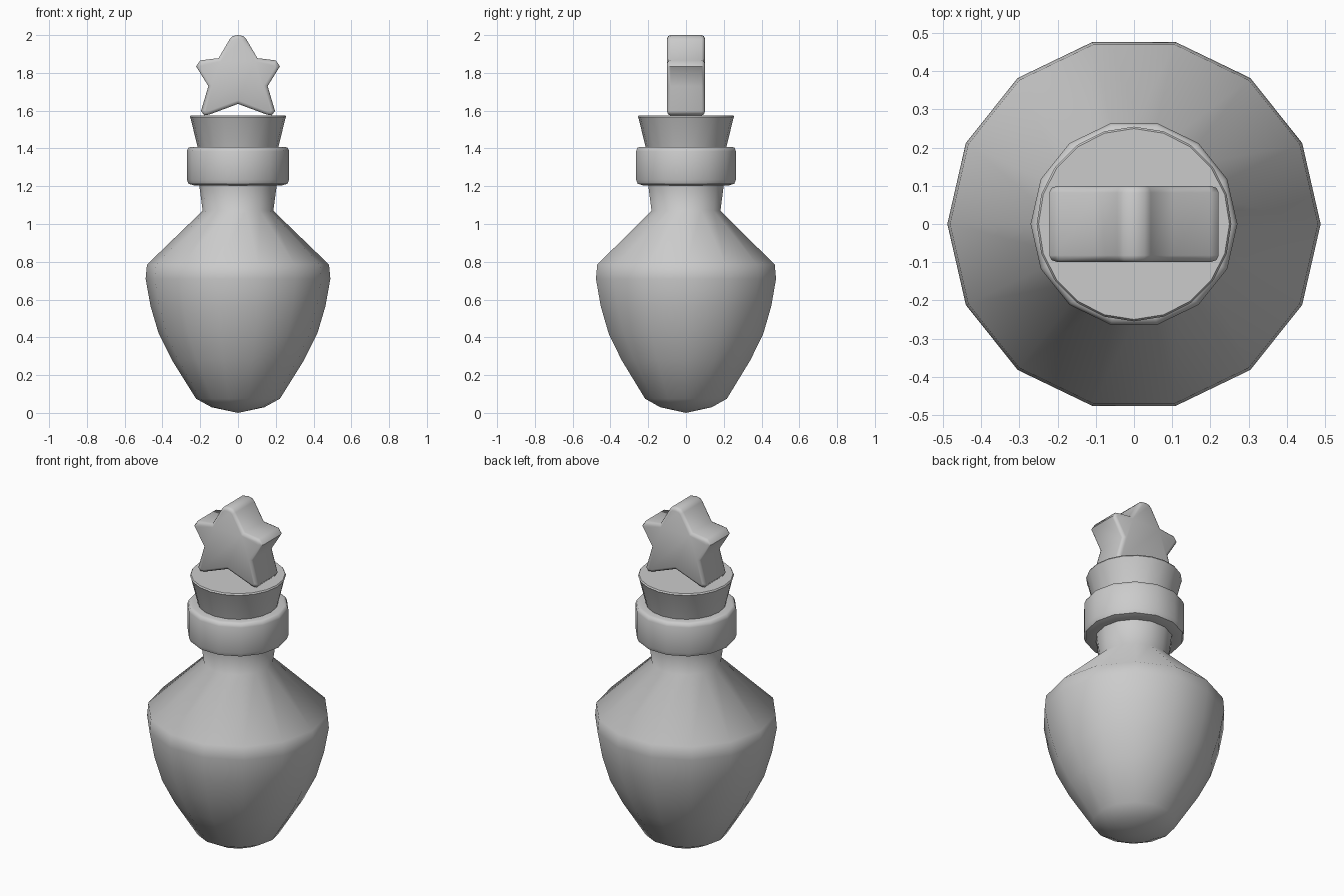
import bpy, bmesh, math

if "Cube" in bpy.data.objects:
    bpy.data.objects.remove(bpy.data.objects["Cube"])


def finish(name, bm, angle):
    bmesh.ops.recalc_face_normals(bm, faces=bm.faces)
    mesh = bpy.data.meshes.new(name)
    bm.to_mesh(mesh)
    bm.free()
    ob = bpy.data.objects.new(name, mesh)
    bpy.context.collection.objects.link(ob)
    bpy.ops.object.select_all(action='DESELECT')
    ob.select_set(True)
    bpy.context.view_layer.objects.active = ob
    bpy.ops.object.shade_smooth_by_angle(angle=math.radians(angle))
    return ob


def lathe(name, profile, sides, angle):
    """Revolve (radius, z) points around z; radius 0 makes a pole."""
    bm = bmesh.new()
    rings = []
    for r, z in profile:
        n = 1 if r == 0 else sides
        rings.append([bm.verts.new((r * math.cos(2 * math.pi * i / sides),
                                    r * math.sin(2 * math.pi * i / sides), z))
                      for i in range(n)])
    for a, b in zip(rings, rings[1:]):
        for i in range(sides):
            j = (i + 1) % sides
            quad = [a[i % len(a)], a[j % len(a)], b[j % len(b)], b[i % len(b)]]
            bm.faces.new(list(dict.fromkeys(quad)))
    return finish(name, bm, angle)


# Bottle body and neck
lathe("bottle_body", [(0, 0.0), (0.14, 0.03), (0.222, 0.075), (0.35, 0.28),
                      (0.42, 0.42), (0.463, 0.565), (0.489, 0.71), (0.482, 0.785),
                      (0.187, 1.07), (0.207, 1.22)], 14, 60)

# Thick lip around the neck
lathe("bottle_lip", [(0.19, 1.205), (0.235, 1.205), (0.262, 1.213), (0.271, 1.235),
                     (0.271, 1.385), (0.264, 1.403), (0.25, 1.408), (0.205, 1.408),
                     (0.195, 1.36)], 14, 50)

# Tapered cork
lathe("cork", [(0, 1.3), (0.188, 1.3), (0.251, 1.56), (0.255, 1.567),
               (0.25, 1.575), (0, 1.575)], 20, 50)

# Star stopper: half outline mirrored, extruded in y, rims rounded
half = [(0.028, 1.995), (0.044, 1.978), (0.103, 1.878), (0.2, 1.866), (0.222, 1.835),
        (0.157, 1.73), (0.196, 1.598), (0.178, 1.575), (0.15, 1.58)]
outline = [(0, 2.0)] + half + [(0, 1.636)] + [(-x, z) for x, z in reversed(half)]
bm = bmesh.new()
face = bm.faces.new([bm.verts.new((x, -0.1, z)) for x, z in outline])
ext = bmesh.ops.extrude_face_region(bm, geom=[face], use_keep_orig=True)
bmesh.ops.translate(bm, vec=(0, 0.2, 0),
                    verts=[v for v in ext["geom"] if isinstance(v, bmesh.types.BMVert)])
rims = [e for e in bm.edges if abs(e.verts[0].co.y - e.verts[1].co.y) < 1e-5]
bmesh.ops.bevel(bm, geom=rims, offset=0.018, segments=2, profile=0.5,
                affect='EDGES', clamp_overlap=True)
finish("star_stopper", bm, 60)
